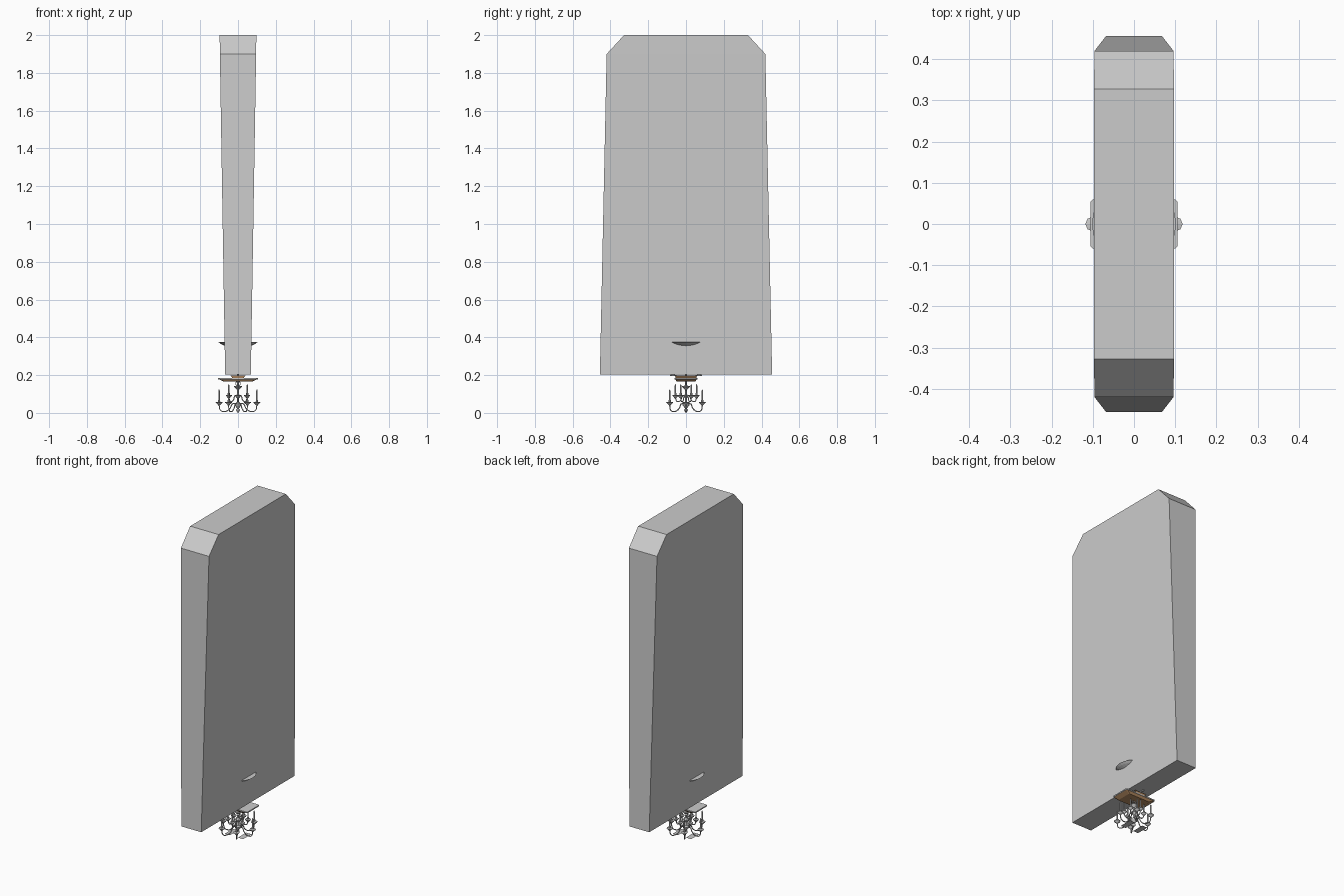
import bpy, bmesh
from math import cos, sin, pi

if "Cube" in bpy.data.objects:
    bpy.data.objects.remove(bpy.data.objects["Cube"])


def mesh_obj(name, verts, faces, smooth=False):
    me = bpy.data.meshes.new(name)
    bm = bmesh.new()
    vs = [bm.verts.new(v) for v in verts]
    for f in faces:
        bm.faces.new([vs[i] for i in f])
    bmesh.ops.recalc_face_normals(bm, faces=bm.faces)
    for f in bm.faces:
        f.smooth = smooth
    bm.to_mesh(me)
    bm.free()
    ob = bpy.data.objects.new(name, me)
    bpy.context.collection.objects.link(ob)
    return ob


def loft(name, rings, smooth=False):
    n = len(rings[0])
    verts = [v for r in rings for v in r]
    faces = [(k * n + i, k * n + (i + 1) % n, (k + 1) * n + (i + 1) % n, (k + 1) * n + i)
             for k in range(len(rings) - 1) for i in range(n)]
    faces += [tuple(range(n)), tuple(range(len(verts) - n, len(verts)))]
    return mesh_obj(name, verts, faces, smooth)


def rect(hx, hy, z):
    return [(-hx, -hy, z), (hx, -hy, z), (hx, hy, z), (-hx, hy, z)]


def clipped(hx, hy, c, z):
    return [(-hx + c, -hy, z), (hx - c, -hy, z), (hx, -hy + c, z), (hx, hy - c, z),
            (hx - c, hy, z), (-hx + c, hy, z), (-hx, hy - c, z), (-hx, -hy + c, z)]


def lathe(name, profile, x=0, y=0, sides=8):
    return loft(name, [[(x + r * cos(2 * pi * i / sides), y + r * sin(2 * pi * i / sides), z)
                        for i in range(sides)] for r, z in profile])


def tube(name, pts, radius, cyclic=False):
    cu = bpy.data.curves.new(name, 'CURVE')
    cu.dimensions = '3D'
    cu.bevel_depth = radius
    cu.bevel_resolution = 1
    cu.resolution_u = 4
    cu.use_fill_caps = True
    sp = cu.splines.new('BEZIER')
    sp.bezier_points.add(len(pts) - 1)
    sp.use_cyclic_u = cyclic
    for bp, p in zip(sp.bezier_points, pts):
        bp.co = p
        bp.handle_left_type = bp.handle_right_type = 'AUTO'
    ob = bpy.data.objects.new(name, cu)
    bpy.context.collection.objects.link(ob)
    return ob


wood = bpy.data.materials.new("wood")
wood.diffuse_color = (0.5, 0.28, 0.13, 1)
wood.use_nodes = True
wood.node_tree.nodes["Principled BSDF"].inputs["Base Color"].default_value = wood.diffuse_color

# tall tapered slab with clipped top corners
loft("slab", [rect(0.068, 0.456, 0.203), rect(0.096, 0.42, 1.9), rect(0.097, 0.328, 2.0)])

# shallow bowl passing through the slab
lathe("bowl", [(0.03, 0.342), (0.068, 0.354), (0.09, 0.365), (0.102, 0.374)], sides=24)

# mounting plate: grey top, stepped wooden underside
loft("plate_top", [clipped(0.105, 0.06, 0.006, 0.178), clipped(0.105, 0.06, 0.006, 0.185)])
for o in (loft("wood_panel", [clipped(0.075, 0.048, 0.006, 0.165), clipped(0.1, 0.058, 0.006, 0.178)]),
          loft("wood_block", [rect(0.03, 0.055, 0.185), rect(0.04, 0.058, 0.197)])):
    o.data.materials.append(wood)
for s in (-1, 1):
    loft("bracket", [[(x + s * 0.045, y, z) for x, y, z in rect(0.018, 0.04, zz)]
                     for zz, z in ((0, 0.185), (0, 0.204))])
    tube("scroll", [(0, s * 0.04, 0.19), (0, s * 0.065, 0.2), (0, s * 0.085, 0.198)], 0.004)

# central stem with turned knobs
lathe("stem", [(0.001, 0.0), (0.008, 0.008), (0.01, 0.016), (0.005, 0.024), (0.018, 0.04),
               (0.02, 0.048), (0.007, 0.055), (0.005, 0.075), (0.014, 0.09), (0.005, 0.1),
               (0.004, 0.122), (0.02, 0.138), (0.02, 0.142), (0.004, 0.145), (0.004, 0.35)], sides=12)


# arms, drip cups and candles in two tiers
def tier(name, reach, offset, path, cup_z, tip_z, cup_r):
    for k in range(6):
        a = offset + k * pi / 3
        c, s = cos(a), sin(a)
        tube(name + "_arm", [(r * c, r * s, z) for r, z in path], 0.003)
        x, y = reach * c, reach * s
        lathe(name + "_cup", [(0.003, cup_z - 0.012), (0.007, cup_z - 0.006), (cup_r, cup_z + 0.004),
                              (cup_r, cup_z + 0.007), (0.006, cup_z + 0.009),
                              (0.006, cup_z + 0.018)], x, y)
        lathe(name + "_candle", [(0.004, cup_z + 0.009), (0.004, tip_z - 0.008), (0.001, tip_z)], x, y)


tier("lower", 0.1, 0,
     [(0.008, 0.045), (0.025, 0.05), (0.045, 0.02), (0.07, 0.007), (0.092, 0.013), (0.1, 0.04)],
     0.05, 0.125, 0.018)
tier("upper", 0.056, pi / 6,
     [(0.006, 0.09), (0.017, 0.092), (0.03, 0.065), (0.047, 0.06), (0.056, 0.08)],
     0.087, 0.152, 0.016)

# thin suspension rods up to the plate
for sx in (-1, 1):
    tube("hanger", [(sx * 0.006, 0, 0.14), (sx * 0.012, 0, 0.155), (sx * 0.006, 0, 0.17)], 0.0025)
